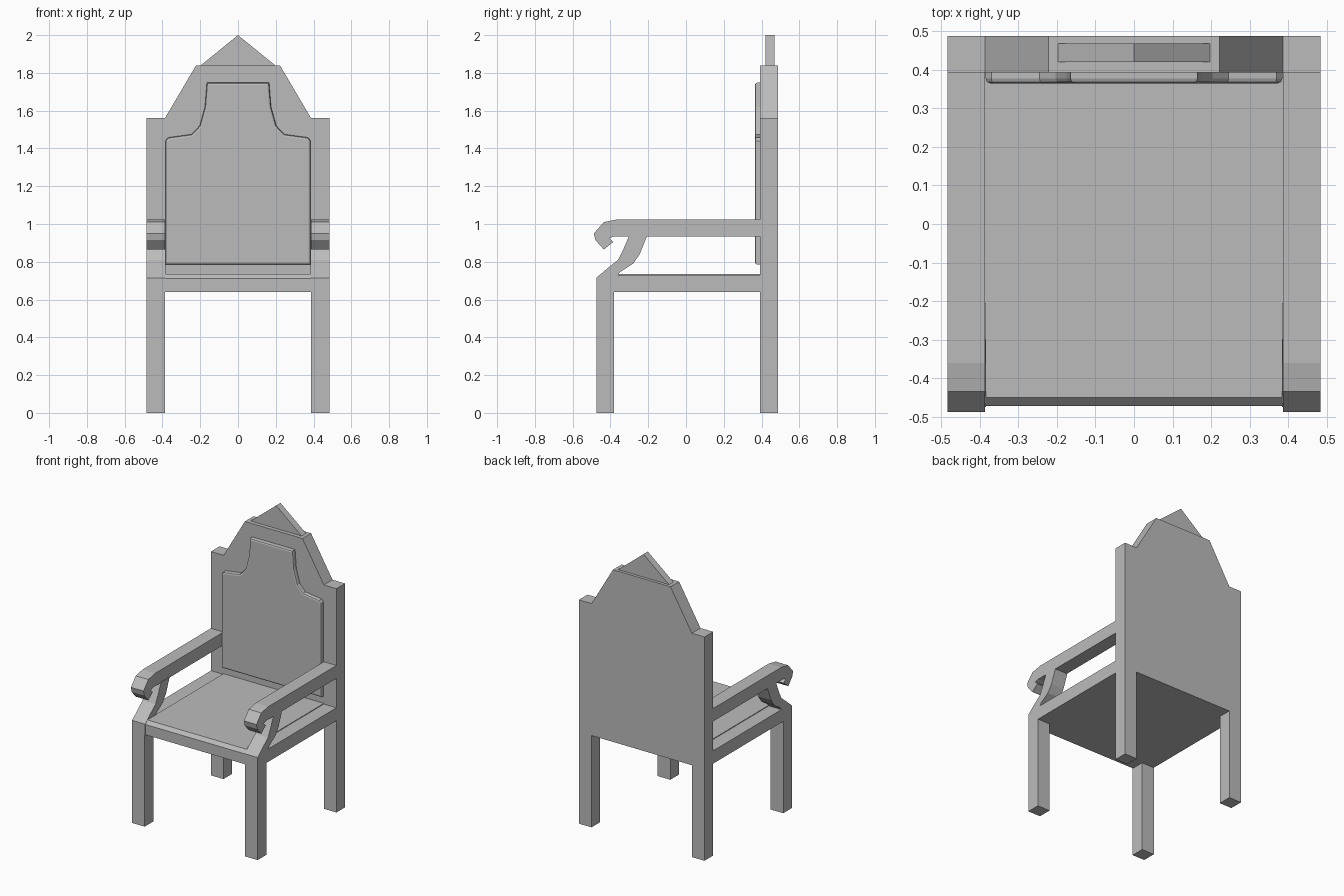
import bpy, bmesh
from mathutils import Vector

cube = bpy.data.objects.get("Cube")
if cube:
    bpy.data.objects.remove(cube, do_unlink=True)

grey = bpy.data.materials.new("plain grey")
grey.use_nodes = True
colour = (0.5, 0.5, 0.5, 1)
grey.diffuse_color = colour
grey.node_tree.nodes["Principled BSDF"].inputs["Base Color"].default_value = colour


def extrude(name, points, axis, start, end):
    """Extrude a flat outline along x or y; points are (other axis, z)."""
    def place(p, d):
        return Vector((d, p[0], p[1])) if axis == "x" else Vector((p[0], d, p[1]))
    bm = bmesh.new()
    face = bm.faces.new([bm.verts.new(place(p, start)) for p in points])
    shift = place((0, 0), end - start)
    result = bmesh.ops.extrude_face_region(bm, geom=[face])
    verts = [g for g in result["geom"] if isinstance(g, bmesh.types.BMVert)]
    bmesh.ops.translate(bm, verts=verts, vec=shift)
    bmesh.ops.recalc_face_normals(bm, faces=bm.faces)
    mesh = bpy.data.meshes.new(name)
    bm.to_mesh(mesh)
    bm.free()
    mesh.materials.append(grey)
    obj = bpy.data.objects.new(name, mesh)
    bpy.context.collection.objects.link(obj)
    return obj


def rect(a0, a1, z0, z1):
    return [(a0, z0), (a1, z0), (a1, z1), (a0, z1)]


def mirrored(half):
    """Close an outline given for the +x half, bottom to top."""
    return half + [(-x, z) for x, z in reversed(half) if x]


INNER, OUTER = 0.387, 0.484
BACK, REAR = 0.393, 0.488

# Side profiles of the scrolled armrest and its curved support with leg
arm = [(BACK, 0.935), (BACK, 1.025), (-0.36, 1.025), (-0.435, 1.01),
       (-0.488, 0.95), (-0.48, 0.915), (-0.435, 0.865), (-0.385, 0.905),
       (-0.405, 0.925), (-0.38, 0.935)]
support = [(-0.475, 0.64), (-0.475, 0.715), (-0.41, 0.77), (-0.36, 0.81),
           (-0.33, 0.87), (-0.30, 0.94), (-0.205, 0.94), (-0.245, 0.84),
           (-0.28, 0.79), (-0.35, 0.745), (-0.38, 0.70), (-0.38, 0.64)]

# Legs, posts, rails and arms on both sides
for side, s in (("left", 1), ("right", -1)):
    extrude(side + "_front_leg", rect(-0.475, -0.38, 0, 0.64), "x", s * INNER, s * OUTER)
    extrude(side + "_back_post", rect(BACK, REAR, 0, 1.56), "x", s * INNER, s * OUTER)
    extrude(side + "_seat_rail", rect(-0.38, BACK, 0.64, 0.73), "x", s * INNER, s * OUTER)
    extrude(side + "_armrest", arm, "x", s * INNER, s * OUTER)
    extrude(side + "_arm_support", support, "x", s * (INNER - 0.003), s * OUTER)

# Seat with a sloped front lip
seat = [(-0.472, 0.64), (BACK, 0.64), (BACK, 0.735), (-0.45, 0.735), (-0.472, 0.712)]
extrude("seat", seat, "x", -INNER, INNER)

# Tall back panel with tapered top, and the pointed crest on it
extrude("back_panel", mirrored([(INNER, 0.64), (INNER, 1.56), (0.222, 1.84)]),
        "y", BACK, REAR)
extrude("crest", mirrored([(0.197, 1.84), (0, 2.0)]), "y", 0.42, 0.468)

# Padded back cushion with chamfered front edges
pad = extrude("back_cushion", mirrored([
    (0.385, 0.785), (0.385, 1.44), (0.37, 1.458), (0.245, 1.475),
    (0.203, 1.52), (0.175, 1.62), (0.165, 1.748)]), "y", 0.365, BACK)
bm = bmesh.new()
bm.from_mesh(pad.data)
rim = [e for e in bm.edges if all(v.co.y < 0.37 for v in e.verts)]
bmesh.ops.bevel(bm, geom=rim, offset=0.012, segments=2, profile=0.5, affect="EDGES")
bm.to_mesh(pad.data)
bm.free()
